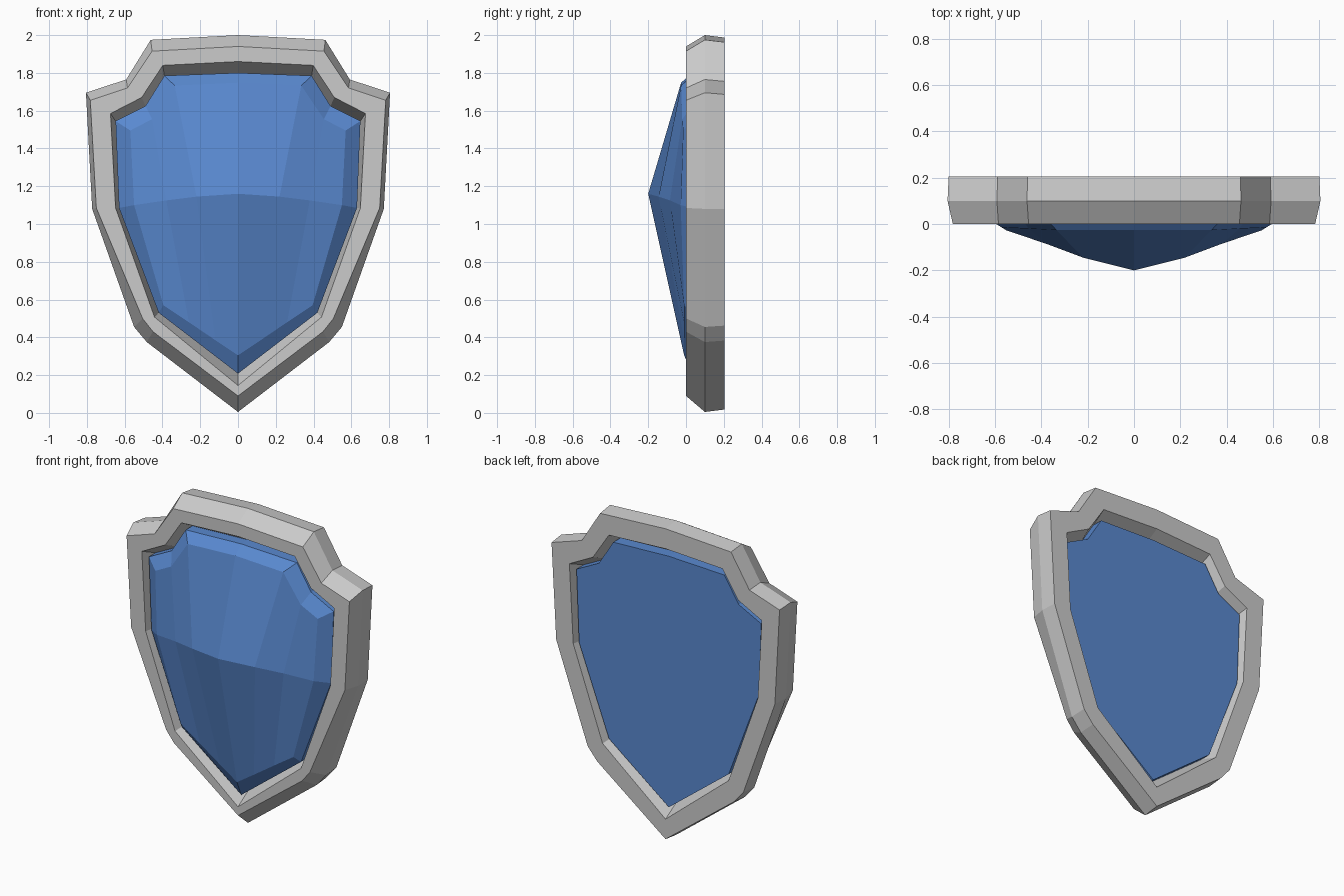
import bpy, bmesh

if "Cube" in bpy.data.objects:
    bpy.data.objects.remove(bpy.data.objects["Cube"])


def mirrored_object(name, verts, faces, color):
    """Build the right half, mirror it over x = 0 and close the seam."""
    bm = bmesh.new()
    vs = [bm.verts.new(v) for v in verts]
    for f in faces:
        bm.faces.new([vs[i] for i in f])
    left = bmesh.ops.duplicate(bm, geom=bm.verts[:] + bm.edges[:] + bm.faces[:])
    for g in left["geom"]:
        if isinstance(g, bmesh.types.BMVert):
            g.co.x *= -1
    bmesh.ops.remove_doubles(bm, verts=bm.verts[:], dist=0.0005)
    bmesh.ops.recalc_face_normals(bm, faces=bm.faces[:])
    mesh = bpy.data.meshes.new(name)
    bm.to_mesh(mesh)
    bm.free()
    obj = bpy.data.objects.new(name, mesh)
    bpy.context.collection.objects.link(obj)
    mat = bpy.data.materials.new(name + "_color")
    mat.diffuse_color = color
    mat.use_nodes = True
    mat.node_tree.nodes["Principled BSDF"].inputs["Base Color"].default_value = mat.diffuse_color
    mesh.materials.append(mat)
    return obj


# Half outlines (x, z), top centre to bottom point
outer_mid = [(0, 2.0), (.462, 1.975), (.592, 1.765), (.805, 1.695),
             (.772, 1.08), (.55, .455), (.483, .375), (0, .005)]
outer_front = [(0, 1.94), (.455, 1.915), (.585, 1.72), (.782, 1.655),
               (.75, 1.085), (.505, .50), (.45, .43), (0, .09)]
inner_edge = [(0, 1.86), (.398, 1.84), (.51, 1.67), (.675, 1.585),
              (.648, 1.085), (.442, .507), (0, .145)]
inner_mid = [(0, 1.80), (.39, 1.785), (.49, 1.625), (.648, 1.545),
             (.63, 1.085), (.42, .53), (0, .208)]
outer_back = [(x * .994, 1 + (z - 1) * .987) for x, z in outer_mid]


def twin_corner(pts):
    """Repeat the lower corner so it pairs with the two outer corners."""
    return pts[:6] + pts[5:]


# Rim: faceted ring with a ridge on its outside and inside
rings = [(outer_back, .205), (outer_mid, .1), (outer_front, 0),
         (twin_corner(inner_edge), 0), (twin_corner(inner_mid), .1),
         (twin_corner(inner_edge), .205)]
verts, faces = [], []
for pts, y in rings:
    verts += [(x, y, z) for x, z in pts]
n = len(outer_mid)
for r in range(len(rings)):
    a, b = r * n, (r + 1) % len(rings) * n
    for i in range(n - 1):
        quad = [a + i, a + i + 1, b + i + 1, b + i]
        if i == 5 and r in (3, 4):
            continue                      # zero-width strip
        if i == 5 and r == 2:
            quad = [a + i, a + i + 1, b + i]
        if i == 5 and r == 5:
            quad = [a + i, b + i + 1, b + i]
        faces.append(quad)
mirrored_object("rim", verts, faces, (.55, .55, .55, 1))

# Panel: slab with flat back and sides, bevelled border, raised centre
border = [(x, .033, z) for x, z in inner_mid]
back = [(x, .172, z) for x, z in inner_mid]
inset = [(0, -.026, 1.748), (.335, -.026, 1.733), (.455, -.02, 1.555),
         (.57, -.015, 1.495), (.55, -.028, 1.10), (.395, -.01, .57),
         (0, -.01, .305)]
ridge = [(0, -.2, 1.16), (.22, -.145, 1.145), (.38, -.085, 1.125)]
low = [(.12, -.01, .385), (.26, -.01, .48)]
I, R, L, B = 7, 14, 17, 19
faces = [(k, k + 1, I + k + 1, I + k) for k in range(5)]
faces += [(5, 6, I + 6, L, L + 1, I + 5),
          (I, I + 1, R + 1, R), (I + 1, I + 2, R + 2, R + 1),
          (I + 2, I + 3, I + 4, R + 2),
          (R, R + 1, L, I + 6), (R + 1, R + 2, L + 1, L),
          (R + 2, I + 4, I + 5, L + 1)]
faces += [(k, k + 1, B + k + 1, B + k) for k in range(6)]
faces.append(tuple(range(B, B + 7)))
mirrored_object("panel", border + inset + ridge + low + back, faces,
                (.10, .25, .63, 1))
